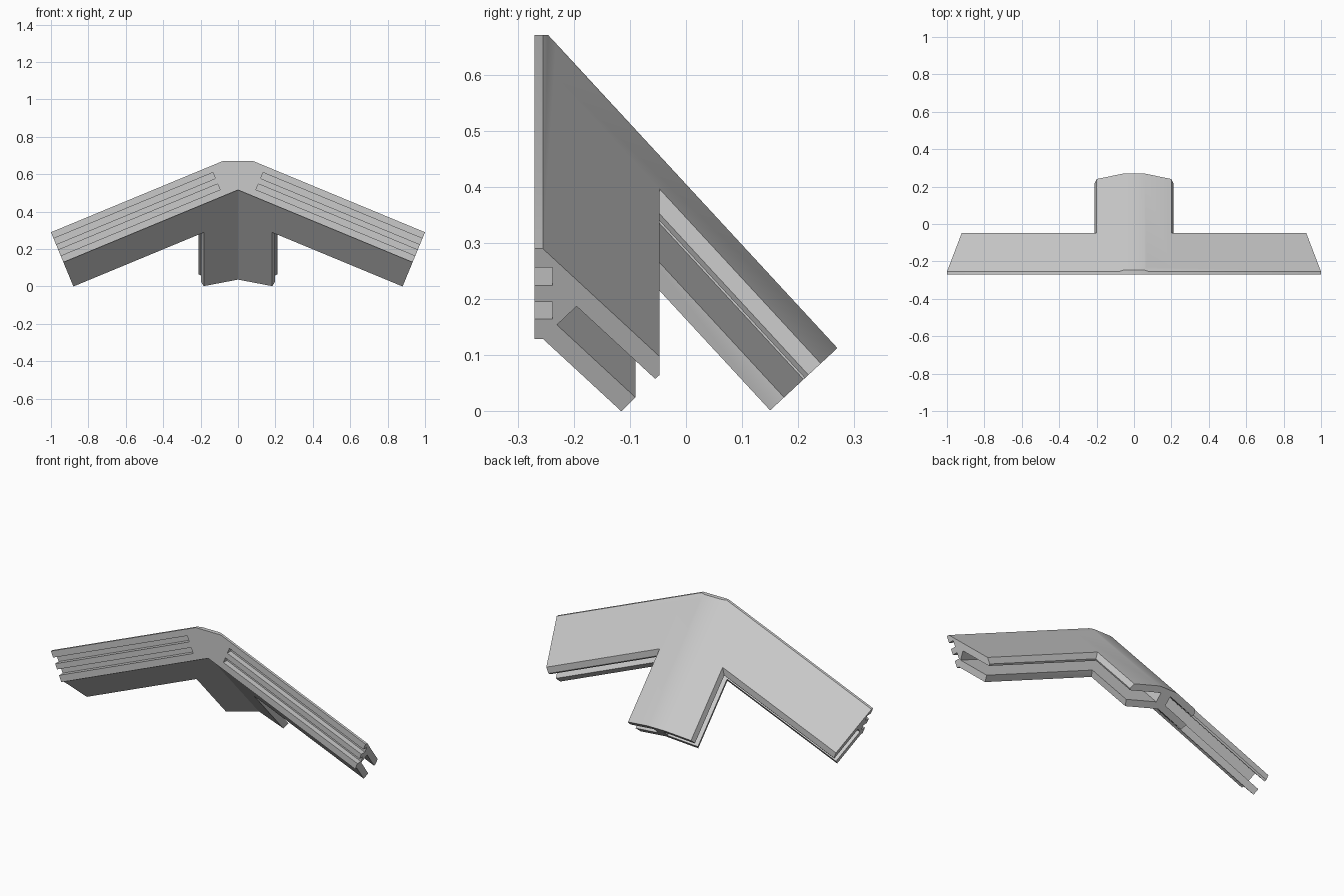
import bpy, bmesh
from math import radians, sin, cos
from mathutils import Vector

if "Cube" in bpy.data.objects:
    bpy.data.objects.remove(bpy.data.objects["Cube"], do_unlink=True)

SN, CS = sin(radians(22.5)), cos(radians(22.5))   # slope of the arms
ARM_END = 0.813                                   # distance along the arm axis
RIDGE = 0.374                                     # flat ridge: y + CS * z

grey = bpy.data.materials.new("light_grey")
grey.use_nodes = True
colour = (0.59, 0.59, 0.59, 1)
grey.diffuse_color = colour
grey.node_tree.nodes["Principled BSDF"].inputs["Base Color"].default_value = colour


def loft(name, rings, cuts=()):
    """Join matching rings of points into a closed solid, then trim by planes."""
    bm = bmesh.new()
    loops = [[bm.verts.new(p) for p in ring] for ring in rings]
    n = len(loops[0])
    for a, b in zip(loops, loops[1:]):
        for i in range(n):
            j = (i + 1) % n
            bm.faces.new((a[i], a[j], b[j], b[i]))
    bm.faces.new(loops[0])
    bm.faces.new(loops[-1])
    for co, no in cuts:
        geom = bm.verts[:] + bm.edges[:] + bm.faces[:]
        bmesh.ops.bisect_plane(bm, geom=geom, plane_co=co, plane_no=no,
                               clear_outer=True, dist=1e-5)
        bmesh.ops.holes_fill(bm, edges=[e for e in bm.edges if e.is_boundary])
    bmesh.ops.recalc_face_normals(bm, faces=bm.faces[:])
    mesh = bpy.data.meshes.new(name)
    bm.to_mesh(mesh)
    bm.free()
    mesh.materials.append(grey)
    obj = bpy.data.objects.new(name, mesh)
    bpy.context.collection.objects.link(obj)
    return obj


def on_arm(profile, t, side):
    """Section (y, s) placed square to the arm at distance t."""
    return [(side * (t * CS + s * SN), y, s * CS - t * SN) for y, s in profile]


def at_x(profile, x, side):
    """The same section sliced by a plane of constant x."""
    return [(side * x, y, (s - x * SN) / CS) for y, s in profile]


def bake(target):
    """Replace the mesh by its evaluated result."""
    bpy.context.view_layer.update()
    result = target.evaluated_get(bpy.context.evaluated_depsgraph_get())
    mesh = bpy.data.meshes.new_from_object(result)
    target.modifiers.clear()
    target.data = mesh


def combine(target, tool, operation):
    mod = target.modifiers.new(operation.lower(), "BOOLEAN")
    mod.operation, mod.object, mod.solver = operation, tool, "EXACT"
    bake(target)
    bpy.data.objects.remove(tool, do_unlink=True)


# Two arms, mitred at the centre, with the ridge and peak trimmed flat
arm = [(-0.27, 0.6506), (-0.255, 0.6506), (-0.047, 0.4426), (-0.047, 0.407),
       (-0.055, 0.3996), (-0.09, 0.3637), (-0.115, 0.3367),
       (-0.255, 0.4767), (-0.27, 0.4767)]
frame = loft("hip_corner_frame",
             [on_arm(arm, ARM_END, -1), at_x(arm, 0, 1), on_arm(arm, ARM_END, 1)],
             [(Vector((0, RIDGE, 0)), Vector((0, 1, CS))),
              (Vector((0, 0, 0.671)), Vector((0, 0, 1)))])

# Rear leg running down the ridge, end cut square to it
half = [(0.056, 0.3956), (0.20, 0.3956), (0.21, 0.3586), (0.203, 0.3446),
        (0.198, 0.2737), (0.183, 0.2217)]
leg = half + [(0, 0.2217)] + [(-x, c) for x, c in reversed(half)]
LEG_START, LEG_END = -0.232, 0.1004
DY, DZ = 0.679, 0.734                             # ridge direction
start, end = [], []
for x, c in leg:
    q = c - SN * abs(x)
    start.append((x, LEG_START, (q - LEG_START) / CS))
    z = (DY * q - LEG_END) / (DZ + DY * CS)
    end.append((x, q - CS * z, z))
combine(frame, loft("rear_leg", [start, end]), "UNION")

# Edge slot of arm and leg, and the two front grooves, on the right side
slot = [(-0.195, 0.5396), (-0.23, 0.5037), (0.4, -0.1263), (0.4, -0.0554)]
cutter = loft("slot_cutter", [at_x(slot, 0.03, -1), on_arm(slot, 0.95, -1)])
combine(frame, cutter, "DIFFERENCE")
for low, high in ((0.515, 0.548), (0.580, 0.614)):
    groove = [(-0.3, low), (-0.238, low), (-0.238, high), (-0.3, high)]
    cutter = loft("groove_cutter",
                  [on_arm(groove, -0.109, -1), on_arm(groove, 0.9, -1)])
    combine(frame, cutter, "DIFFERENCE")

# Keep the finished right half and mirror it to the left
bm = bmesh.new()
bm.from_mesh(frame.data)
bmesh.ops.bisect_plane(bm, geom=bm.verts[:] + bm.edges[:] + bm.faces[:],
                       plane_co=(0, 0, 0), plane_no=(1, 0, 0),
                       clear_outer=True, dist=1e-5)
bm.to_mesh(frame.data)
bm.free()
frame.modifiers.new("mirror", "MIRROR")
bake(frame)

# Soft ridge, all other edges sharp
bpy.ops.object.select_all(action="DESELECT")
frame.select_set(True)
bpy.context.view_layer.objects.active = frame
bpy.ops.object.shade_smooth_by_angle(angle=radians(25))
